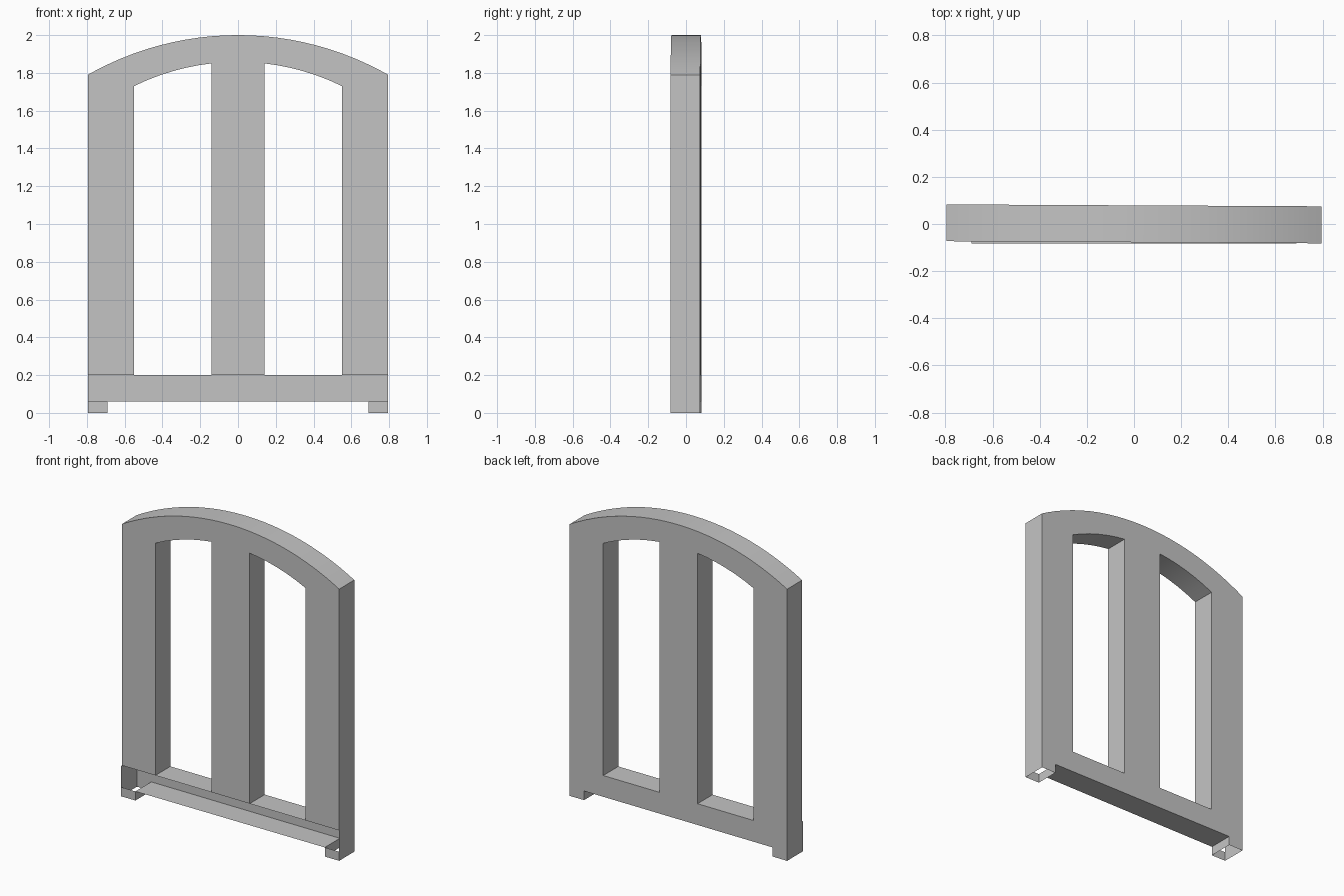
import bpy, bmesh, math
from mathutils import Vector

if "Cube" in bpy.data.objects:
    bpy.data.objects.remove(bpy.data.objects["Cube"], do_unlink=True)

HALF = 0.795                 # half width
POST, MULLION = 0.55, 0.14   # window jamb positions
FOOT = 0.69                  # inner side of each foot
FLOOR, SILL = 0.06, 0.2      # heights of the base rail
LIP = -0.082                 # front of the base rail


def front(x):
    return -0.0775 - 0.0045 * x / HALF


def back(x):
    return 0.079 - 0.004 * x / HALF


def arch(x):
    return 0.39 + math.sqrt(1.61 ** 2 - x * x)


def soffit(x):
    return 0.611 + math.sqrt(1.247 ** 2 - x * x)


def in_window(x):
    return MULLION < abs(x) < POST


def face(bm, points, normal):
    """Add a face turned towards the given direction."""
    f = bm.faces.new([bm.verts.new(p) for p in points])
    f.normal_update()
    if f.normal.dot(Vector(normal)) < 0:
        f.normal_flip()


def upright(bm, a, b, ya, yb, low, high, ny):
    """Front or back facing strip between x = a and x = b."""
    face(bm, [(a, ya, low(a)), (b, yb, low(b)), (b, yb, high(b)), (a, ya, high(a))], (0, ny, 0))


def level(bm, a, b, height, nz, fronts=front):
    """Strip running from front to back, following a height function."""
    face(bm, [(a, fronts(a), height(a)), (b, fronts(b), height(b)),
              (b, back(b), height(b)), (a, back(a), height(a))], (0, 0, nz))


def side(bm, x, y, low, high, nx):
    """Strip across the thickness at a fixed x."""
    face(bm, [(x, y, low), (x, back(x), low), (x, back(x), high), (x, y, high)], (nx, 0, 0))


def flat(z):
    return lambda x: z


def finish(bm, name, material):
    bmesh.ops.remove_doubles(bm, verts=bm.verts, dist=0.0005)
    mesh = bpy.data.meshes.new(name)
    bm.to_mesh(mesh)
    bm.free()
    mesh.materials.append(material)
    obj = bpy.data.objects.new(name, mesh)
    bpy.context.collection.objects.link(obj)
    bpy.ops.object.select_all(action="DESELECT")
    obj.select_set(True)
    bpy.context.view_layer.objects.active = obj
    bpy.ops.object.shade_smooth_by_angle(angle=math.radians(30))


grey = bpy.data.materials.new("plain_grey")
grey.use_nodes = True
grey.diffuse_color = (0.55, 0.55, 0.55, 1)
grey.node_tree.nodes["Principled BSDF"].inputs["Base Color"].default_value = grey.diffuse_color

# Vertical strips, split at every post and along the arch
stops = [-HALF, -FOOT, -POST, -MULLION, MULLION, POST, FOOT, HALF]
xs = [stops[0]]
for a, b in zip(stops, stops[1:]):
    n = math.ceil((b - a) / 0.07)
    xs += [a + (b - a) * i / n for i in range(1, n + 1)]
strips = list(zip(xs, xs[1:]))

# Arched frame with two windows
bm = bmesh.new()
for a, b in strips:
    window = in_window((a + b) / 2)
    low = soffit if window else flat(SILL)
    upright(bm, a, b, front(a), front(b), low, arch, -1)
    upright(bm, a, b, back(a), back(b), low, arch, 1)
    level(bm, a, b, arch, 1)
    if window:
        level(bm, a, b, soffit, -1)
        level(bm, a, b, flat(SILL), 1)
for s in (-1, 1):
    side(bm, s * HALF, front(s * HALF), SILL, arch(HALF), s)
    side(bm, s * POST, front(s * POST), SILL, soffit(POST), -s)
    side(bm, s * MULLION, front(s * MULLION), SILL, soffit(MULLION), s)
finish(bm, "arched_frame", grey)

# Base rail: a hollow trough, open at the front, with an open foot at each end
bm = bmesh.new()
for a, b in strips:
    foot = abs(a + b) / 2 > FOOT
    upright(bm, a, b, back(a), back(b), flat(FLOOR), flat(SILL), 1)
    if foot:
        upright(bm, a, b, back(a), back(b), flat(0), flat(FLOOR), 1)
        upright(bm, a, b, LIP, LIP, flat(0), flat(FLOOR), -1)
    else:
        level(bm, a, b, flat(FLOOR), -1, flat(LIP))
for s in (-1, 1):
    side(bm, s * HALF, LIP, FLOOR, SILL, s)
    side(bm, s * HALF, LIP, 0, FLOOR, s)
    side(bm, s * FOOT, LIP, 0, FLOOR, -s)
finish(bm, "base_rail", grey)
